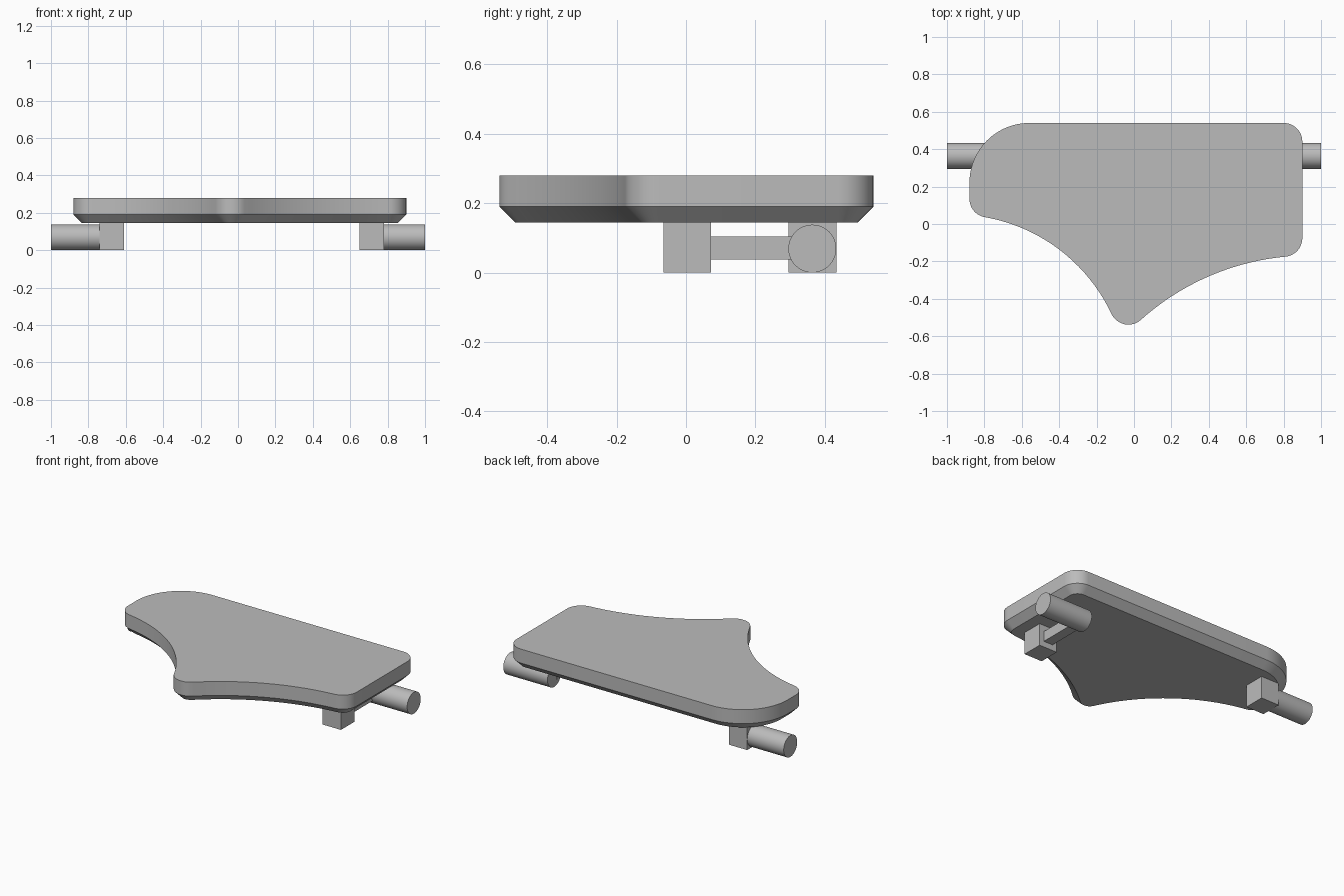
import bpy, bmesh, math
from mathutils import Vector, Matrix

if "Cube" in bpy.data.objects:
    bpy.data.objects.remove(bpy.data.objects["Cube"])

grey = bpy.data.materials.new("plain grey")
grey.diffuse_color = (0.5, 0.5, 0.5, 1)
grey.use_nodes = True
grey.node_tree.nodes["Principled BSDF"].inputs["Base Color"].default_value = grey.diffuse_color


def finish(bm, name, smooth=False):
    bmesh.ops.recalc_face_normals(bm, faces=bm.faces)
    me = bpy.data.meshes.new(name)
    bm.to_mesh(me)
    bm.free()
    me.materials.append(grey)
    ob = bpy.data.objects.new(name, me)
    bpy.context.collection.objects.link(ob)
    if smooth:
        bpy.ops.object.select_all(action='DESELECT')
        bpy.context.view_layer.objects.active = ob
        ob.select_set(True)
        bpy.ops.object.shade_smooth_by_angle(angle=math.radians(30))
    return ob


def box(name, x0, x1, y0, y1, z0, z1):
    bm = bmesh.new()
    m = Matrix.Translation(((x0 + x1) / 2, (y0 + y1) / 2, (z0 + z1) / 2)) @ \
        Matrix.Diagonal((x1 - x0, y1 - y0, z1 - z0, 1))
    bmesh.ops.create_cube(bm, size=1, matrix=m)
    return finish(bm, name)


def rod(name, x0, x1, y, z, r):
    bm = bmesh.new()
    m = Matrix.Translation(((x0 + x1) / 2, y, z)) @ Matrix.Rotation(math.pi / 2, 4, 'Y')
    bmesh.ops.create_cone(bm, cap_ends=True, segments=64, radius1=r, radius2=r,
                          depth=x1 - x0, matrix=m)
    return finish(bm, name, True)


def arc(cx, cy, r, a0, a1, n=12):
    return [Vector((cx + r * math.cos(math.radians(a0 + (a1 - a0) * i / n)),
                    cy + r * math.sin(math.radians(a0 + (a1 - a0) * i / n))))
            for i in range(n + 1)]


def bow(a, b, sag, n=20):
    """Inner points of a circular arc from a to b, bulging left of the travel direction."""
    d = b - a
    half = d.length / 2
    r = (half * half + sag * sag) / (2 * abs(sag))
    nrm = Vector((-d.y, d.x)).normalized() * (1 if sag > 0 else -1)
    c = (a + b) / 2 - nrm * (r - abs(sag))
    t = math.asin(half / r)
    u = d.normalized()
    return [c + u * (r * math.sin(t * k)) + nrm * (r * math.cos(t * k))
            for k in (-1 + 2 * i / n for i in range(1, n))]


# Plate outline, counter-clockwise
back_right = arc(0.80, 0.44, 0.10, 0, 90)
back_left = arc(-0.56, 0.22, 0.32, 90, 180, 24)
left = arc(-0.78, 0.135, 0.10, 180, 262)
tip = arc(-0.03, -0.438, 0.10, 205, 311)
right = arc(0.80, -0.075, 0.10, 276, 360)
outline = (back_right + back_left + left + bow(left[-1], tip[0], 0.103) + tip
           + bow(tip[-1], right[0], 0.068) + right)


def inset(pts, d):
    out = []
    for i, p in enumerate(pts):
        e1 = (p - pts[i - 1]).normalized()
        e2 = (pts[(i + 1) % len(pts)] - p).normalized()
        n = Vector((-e1.y - e2.y, e1.x + e2.x)).normalized()
        out.append(p + n * d)
    return out


# Plate with a chamfered underside
bm = bmesh.new()
rings = [[bm.verts.new((p.x, p.y, z)) for p in pts] for pts, z in
         ((inset(outline, 0.045), 0.145), (outline, 0.19), (outline, 0.28))]
for lo, hi in zip(rings, rings[1:]):
    for i in range(len(lo)):
        bm.faces.new((lo[i - 1], lo[i], hi[i], hi[i - 1]))
bm.faces.new(rings[0][::-1])
bm.faces.new(rings[-1])
finish(bm, "plate", True)

# Left mount: block with a rod
box("left_block", -0.74, -0.61, 0.295, 0.433, 0, 0.146)
rod("left_rod", -1.0, -0.74, 0.364, 0.069, 0.069)

# Right mount: block, link bar and rod
box("right_block", 0.65, 0.78, -0.065, 0.072, 0, 0.146)
box("right_link", 0.682, 0.748, 0.07, 0.34, 0.038, 0.104)
rod("right_rod", 0.685, 1.0, 0.364, 0.069, 0.069)
